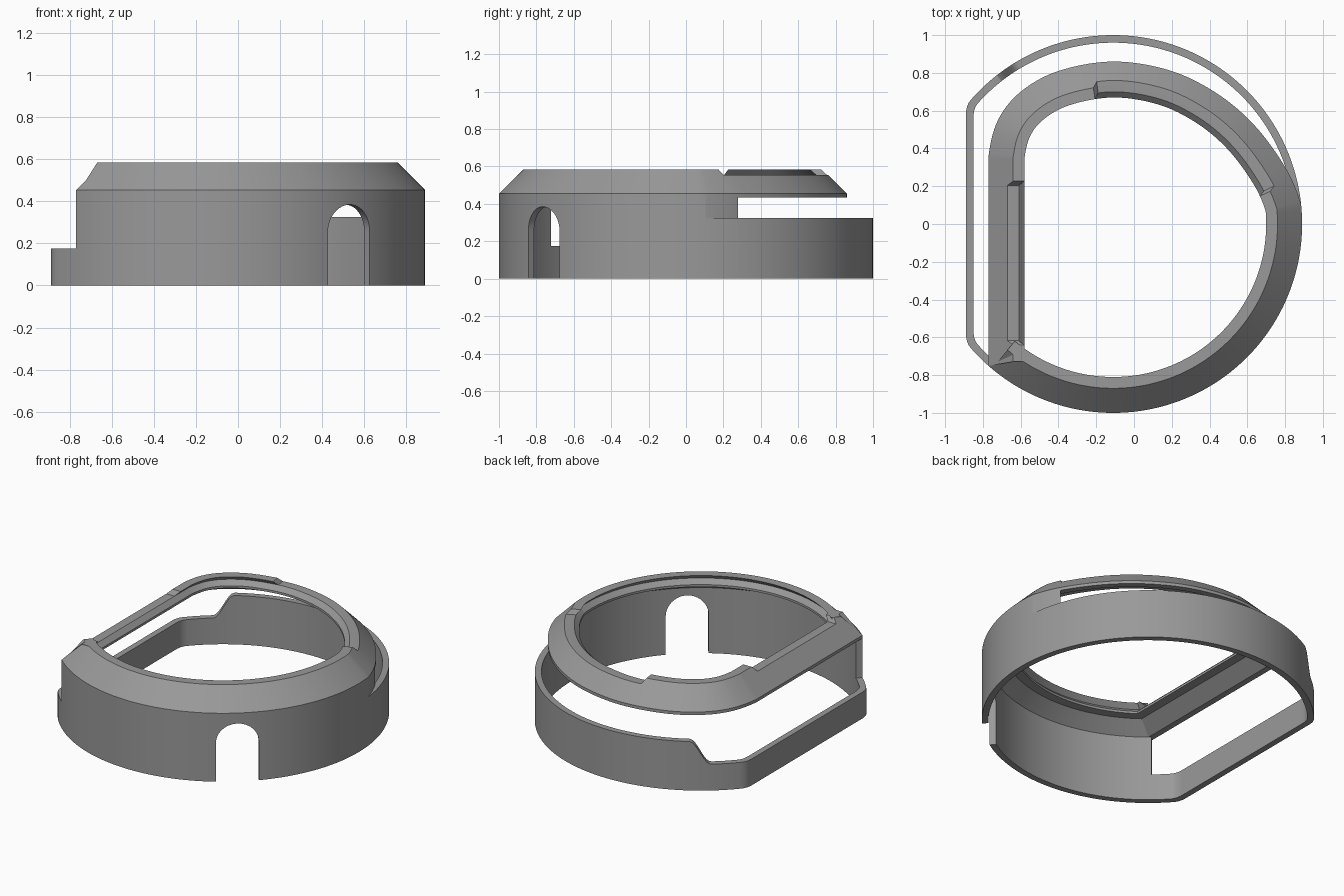
import bpy, bmesh, math
from mathutils import Vector

if "Cube" in bpy.data.objects:
    bpy.data.objects.remove(bpy.data.objects["Cube"])

CX = -0.11                       # centre of the round body
R, T = 1.0, 0.04                 # outer radius and wall thickness
CORNER = -131.3                  # angle where the raised front wall ends

grey = bpy.data.materials.new("grey")
grey.diffuse_color = (0.32, 0.32, 0.32, 1)
grey.use_nodes = True
grey.node_tree.nodes["Principled BSDF"].inputs["Base Color"].default_value = grey.diffuse_color


def polar(r, deg):
    a = math.radians(deg)
    return Vector((CX + r * math.cos(a), r * math.sin(a)))


def loft(name, sections, closed=True):
    """Join equal-length closed cross-sections into a solid."""
    bm = bmesh.new()
    rows = [[bm.verts.new(p) for p in s] for s in sections]
    n, m = len(rows), len(rows[0])
    for i in range(n if closed else n - 1):
        a, b = rows[i], rows[(i + 1) % n]
        for j in range(m):
            k = (j + 1) % m
            bm.faces.new((a[j], b[j], b[k], a[k]))
    if not closed:
        bm.faces.new(rows[0])
        bm.faces.new(rows[-1])
    bmesh.ops.dissolve_degenerate(bm, dist=1e-5, edges=bm.edges[:])
    bmesh.ops.recalc_face_normals(bm, faces=bm.faces[:])
    me = bpy.data.meshes.new(name)
    bm.to_mesh(me)
    bm.free()
    me.materials.append(grey)
    ob = bpy.data.objects.new(name, me)
    bpy.context.collection.objects.link(ob)
    return ob


def smooth(ob):
    bpy.ops.object.select_all(action='DESELECT')
    ob.select_set(True)
    bpy.context.view_layer.objects.active = ob
    bpy.ops.object.shade_smooth_by_angle(angle=math.radians(25))


# Base wall: a circle with one flat side and softened corners
def wall_radius(deg, r, flat):
    c = math.cos(math.radians(deg))
    if c > -0.3:
        return r
    f = flat / -c
    h = max(0.03 - abs(f - r), 0) / 0.03
    return min(r, f) - h * h * 0.03 / 4


def wall_height(deg):
    if deg < 6:
        return 0.435
    t = min(max((deg - 121) / 7.5, 0), 1)
    return 0.325 - 0.15 * t * t * (3 - 2 * t)


def wall_section(deg, h):
    o = polar(wall_radius(deg, R, 0.78), deg)
    i = polar(wall_radius(deg, R - T, 0.74), deg)
    return [(o.x, o.y, 0), (o.x, o.y, h), (i.x, i.y, h), (i.x, i.y, 0)]


sections = [wall_section(CORNER, 0.435)]
sections += [wall_section(d, 0.435) for d in range(-130, 7, 2)]
sections += [wall_section(d, wall_height(d)) for d in range(6, 229)]
sections.append(wall_section(CORNER, 0.175))
wall = loft("base_wall", sections)

# Arched opening through the wall
aim = math.radians(-50)
d, s = Vector((math.cos(aim), math.sin(aim), 0)), Vector((-math.sin(aim), math.cos(aim), 0))
arch = [(-0.13, -0.1), (0.13, -0.1)]
arch += [(0.13 * math.cos(math.pi * k / 24), 0.255 + 0.13 * math.sin(math.pi * k / 24)) for k in range(25)]
cutter = loft("arch_cutter", [[Vector((CX, 0, z)) + d * r + s * w for w, z in arch] for r in (0.8, 1.2)], False)
cutter.hide_render = True
mod = wall.modifiers.new("arch", 'BOOLEAN')
mod.operation, mod.object, mod.solver = 'DIFFERENCE', cutter, 'EXACT'
bpy.context.view_layer.objects.active = wall
bpy.ops.object.modifier_apply(modifier=mod.name)
bpy.data.objects.remove(cutter)
smooth(wall)

# Rim outline: front circle, then a tighter curve across the back and a straight left side
back = [polar(r, a) for a, r in ((0, 1), (6, 1), (18, 0.96), (35, 0.912), (52, 0.882), (70, 0.866), (90, 0.86))]
back += [Vector(p) for p in ((-0.40, 0.81), (-0.60, 0.70), (-0.72, 0.55), (-0.77, 0.36), (-0.77, 0.16))]
curve = []
for p0, p1, p2, p3 in zip(back, back[1:], back[2:], back[3:]):
    for k in range(12):
        t = k / 12
        curve.append(0.5 * (2 * p1 + (p2 - p0) * t + (2 * p0 - 5 * p1 + 4 * p2 - p3) * t * t
                            + (3 * p1 - p0 - 3 * p2 + p3) * t ** 3))
corner = polar(R, CORNER)
outline = [corner] + [polar(R, a) for a in range(-130, 6, 2)] + curve
outline += [Vector((-0.77, 0.36 + (corner.y - 0.36) * k / 50)) for k in range(50)]


def inset_dirs(pts):
    """Mitred inward directions of a counter-clockwise outline."""
    out = []
    for i, p in enumerate(pts):
        a = (p - pts[i - 1]).normalized()
        b = (pts[(i + 1) % len(pts)] - p).normalized()
        na, nb = Vector((-a.y, a.x)), Vector((-b.y, b.x))
        m = (na + nb).normalized()
        out.append(m / m.dot(nb))
    return out


def recessed(p):
    if p.x < -0.765 and -0.64 < p.y < 0.22:
        return True
    return 14 < math.degrees(math.atan2(p.y, p.x - CX)) < 97


# Rim: bevelled outside, grooved lip inside, lip cut down in two places
rim = []
for p, n in zip(outline, inset_dirs(outline)):
    low = 0.03 if recessed(p) else 0
    prof = [(0, 0.435), (0, 0.455), (0.13 - low, 0.585 - low), (0.19 - low, 0.585 - low),
            (0.16, 0.5549), (0.19, 0.525), (0.19, 0.51), (0.13, 0.51), (0.04, 0.435)]
    if low:
        prof[3] = (0.159, 0.555)
    rim.append([(*(p + n * q), z) for q, z in prof])
smooth(loft("bevelled_rim", rim))

# Tapering wall piece where the rim parts from the base wall
taper = []
for p in curve:
    v = p - Vector((CX, 0))
    if v.length < R - T + 0.001:
        break
    q = Vector((CX, 0)) + v.normalized() * (R - T)
    taper.append([(p.x, p.y, 0.325), (p.x, p.y, 0.435), (q.x, q.y, 0.435), (q.x, q.y, 0.325)])
smooth(loft("wall_taper", taper, False))
